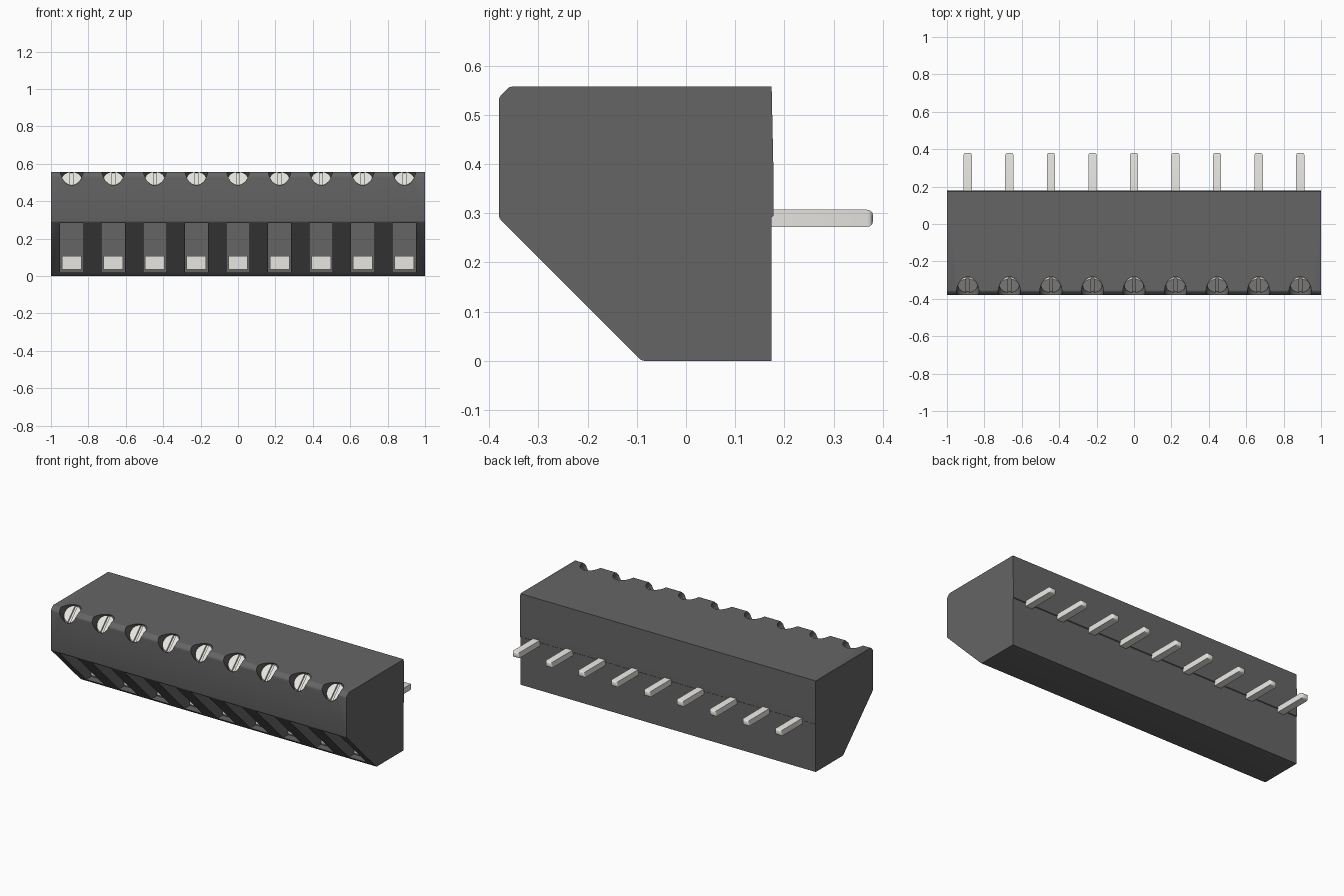
import bpy, bmesh, math
from mathutils import Matrix, Vector

if "Cube" in bpy.data.objects:
    bpy.data.objects.remove(bpy.data.objects["Cube"])

PITCH = 2 / 9
XS = [(i - 4) * PITCH for i in range(9)]


def material(name, rgb):
    m = bpy.data.materials.new(name)
    m.diffuse_color = (*rgb, 1)
    m.use_nodes = True
    m.node_tree.nodes["Principled BSDF"].inputs["Base Color"].default_value = m.diffuse_color
    return m


plastic = material("dark_plastic", (0.13, 0.13, 0.13))
metal = material("pale_metal", (0.80, 0.79, 0.75))


def finish(name, bm, mat=None):
    bmesh.ops.recalc_face_normals(bm, faces=bm.faces)
    me = bpy.data.meshes.new(name)
    bm.to_mesh(me)
    bm.free()
    ob = bpy.data.objects.new(name, me)
    bpy.context.collection.objects.link(ob)
    if mat:
        me.materials.append(mat)
    return ob


def smooth(ob, angle=35):
    bpy.ops.object.select_all(action='DESELECT')
    ob.select_set(True)
    bpy.context.view_layer.objects.active = ob
    bpy.ops.object.shade_smooth_by_angle(angle=math.radians(angle))


def box(bm, lo, hi):
    lo, hi = Vector(lo), Vector(hi)
    m = Matrix.Translation((lo + hi) / 2) @ Matrix.Diagonal((*(hi - lo), 1))
    return bmesh.ops.create_cube(bm, size=1, matrix=m)["verts"]


def prism(bm, pts, vec):
    face = bm.faces.new([bm.verts.new(p) for p in pts])
    ext = bmesh.ops.extrude_face_region(bm, geom=[face])["geom"]
    bmesh.ops.translate(bm, vec=vec, verts=[v for v in ext if isinstance(v, bmesh.types.BMVert)])


def screw_frame(x):
    # screws lean out over the top front edge at 45 degrees
    return Matrix.Translation((x, -0.3275, 0.5175)) @ Matrix.Rotation(math.radians(45), 4, 'X')


# housing: side profile extruded along x, with softened outer edges
profile = [(-0.38, 0.29), (-0.38, 0.535), (-0.359, 0.557), (0.174, 0.557), (0.178, 0.37),
           (0.178, 0.295), (0.174, 0.292), (0.174, 0), (-0.09, 0)]
bm = bmesh.new()
prism(bm, [(-1, y, z) for y, z in profile], (2, 0, 0))
soft = [e for e in bm.edges if all(v.co.y < 0.17 for v in e.verts) and abs(e.verts[0].co.x - e.verts[1].co.x) > 1]
bmesh.ops.bevel(bm, geom=soft, offset=0.005, segments=2, profile=0.5, affect='EDGES')
housing = finish("housing", bm, plastic)

# cutter: wire pockets in the slope and screw holes in the top front edge
bm = bmesh.new()
for x in XS:
    box(bm, (x - 0.062, -0.5, 0.02), (x + 0.062, -0.06, 0.284))
    bmesh.ops.create_cone(bm, cap_ends=True, segments=32, radius1=0.06, radius2=0.06, depth=0.2,
                          matrix=screw_frame(x) @ Matrix.Translation((0, 0, 0.085)))
cutter = finish("cutter", bm)
cutter.hide_render = True
mod = housing.modifiers.new("cut", 'BOOLEAN')
mod.object = cutter
mod.solver = 'EXACT'
bpy.context.view_layer.objects.active = housing
bpy.ops.object.modifier_apply(modifier=mod.name)
bpy.data.objects.remove(cutter)
smooth(housing)

# screws: a base disc with two raised half discs leaving a slot
R, GAP = 0.052, 0.008
a0 = math.acos(GAP / R)
bm = bmesh.new()
for x in XS:
    part = bmesh.new()
    bmesh.ops.create_cone(part, cap_ends=True, segments=32, radius1=R, radius2=R, depth=0.012,
                          matrix=Matrix.Translation((0, 0, -0.012)))
    for s in (-1, 1):
        arc = [-a0 + 2 * a0 * i / 14 for i in range(15)]
        prism(part, [(s * R * math.cos(a), R * math.sin(a), -0.008) for a in arc], (0, 0, 0.012))
    part.transform(screw_frame(x))
    tmp = bpy.data.meshes.new("tmp")
    part.to_mesh(tmp)
    part.free()
    bm.from_mesh(tmp)
    bpy.data.meshes.remove(tmp)
smooth(finish("screws", bm, metal))

# contact plates at the foot of each wire pocket
bm = bmesh.new()
for x in XS:
    box(bm, (x - 0.052, -0.075, 0.034), (x + 0.052, -0.05, 0.107))
finish("wire_contacts", bm, metal)

# solder pins with rounded tips
bm = bmesh.new()
for x in XS:
    verts = box(bm, (x - 0.022, 0.12, 0.272), (x + 0.022, 0.38, 0.307))
    tip = {e for v in verts for e in v.link_edges if all(w.co.y > 0.3 for w in e.verts)}
    bmesh.ops.bevel(bm, geom=list(tip), offset=0.012, segments=3, profile=0.5, affect='EDGES')
smooth(finish("pins", bm, metal))
